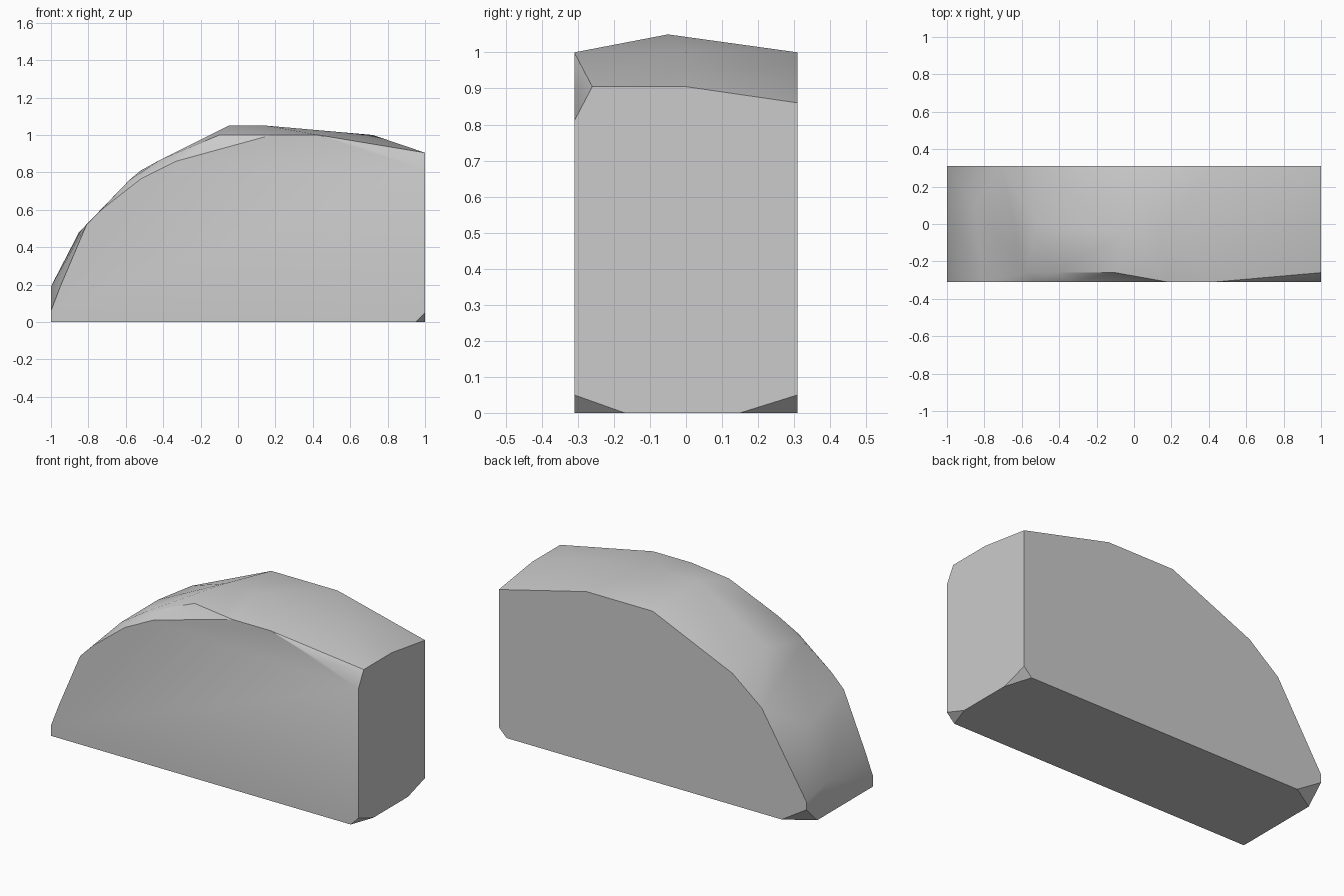
import bpy
import bmesh
import math

# Remove the default cube
default_cube = bpy.data.objects.get("Cube")
if default_cube is not None:
    bpy.data.objects.remove(default_cube, do_unlink=True)


def make_material(name, color):
    material = bpy.data.materials.new(name)
    material.use_nodes = True
    material.diffuse_color = color
    shader = material.node_tree.nodes.get("Principled BSDF")
    shader.inputs["Base Color"].default_value = color
    shader.inputs["Roughness"].default_value = 0.8
    return material


def add_profile(bm, depth, outline):
    """Place an x-z outline at the given depth."""
    for x, z in outline:
        bm.verts.new((x, depth, z))


HALF_DEPTH = 0.31
stone_grey = make_material("stone_grey", (0.6, 0.6, 0.6, 1))
bm = bmesh.new()

# Front face outline, from the low end over the top to the tall end
front_outline = [(-1, 0), (-1, .06), (-.95, .19), (-.81, .52), (-.73, .6),
                 (-.52, .765), (-.33, .86), (.18, 1), (.43, 1),
                 (.76, .905), (1, .81), (1, .05), (.95, 0)]
add_profile(bm, -HALF_DEPTH, front_outline)

# Chipped edge just behind the front face
add_profile(bm, -.26, [(-.58, .76), (-.42, .865), (-.1, 1), (1, .905)])

# Crown ridge and the worn low end
add_profile(bm, -.05, [(-.05, 1.05), (.15, 1.05)])
add_profile(bm, 0, [(-.52, .81), (.72, 1), (1, .905)])
add_profile(bm, .1, [(-1, .19), (-.85, .48)])

# Underside corners where the lower edge is chipped
add_profile(bm, -.17, [(1, 0)])
add_profile(bm, .15, [(1, 0)])
add_profile(bm, .21, [(-1, 0)])

# Back face outline
back_outline = [(-.84, 0), (-1, .1), (-1, .147), (-.71, .62), (-.52, .773),
                (0, 1), (.43, 1), (1, .86), (1, .05), (.95, 0)]
add_profile(bm, HALF_DEPTH, back_outline)

# Wrap the outlines in one solid skin and merge the flat sides
hull = bmesh.ops.convex_hull(bm, input=bm.verts[:])
loose = [v for v in bm.verts if not v.link_faces]
bmesh.ops.delete(bm, geom=loose, context="VERTS")
bmesh.ops.dissolve_limit(bm, angle_limit=math.radians(1),
                         verts=bm.verts[:], edges=bm.edges[:])
bmesh.ops.recalc_face_normals(bm, faces=bm.faces[:])

# Stone block object with a smooth crown and crisp sides
mesh = bpy.data.meshes.new("stone_block")
bm.to_mesh(mesh)
bm.free()
mesh.materials.append(stone_grey)
stone_block = bpy.data.objects.new("stone_block", mesh)
bpy.context.collection.objects.link(stone_block)

bpy.ops.object.select_all(action="DESELECT")
stone_block.select_set(True)
bpy.context.view_layer.objects.active = stone_block
bpy.ops.object.shade_smooth_by_angle(angle=math.radians(30))
